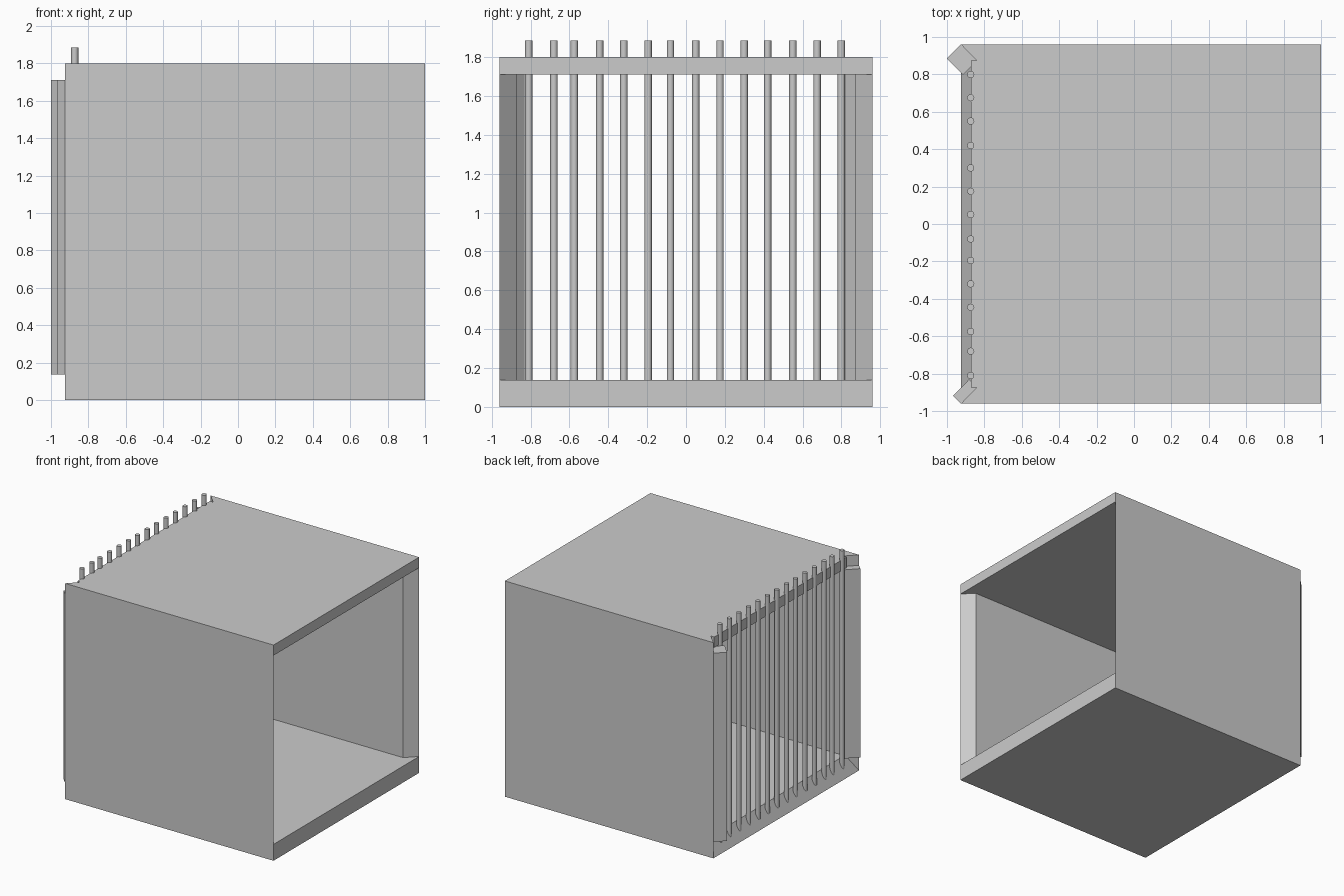
import bpy, bmesh
from mathutils import Vector

cube = bpy.data.objects.get("Cube")
if cube:
    bpy.data.objects.remove(cube, do_unlink=True)

grey = bpy.data.materials.new("plain_grey")
grey.use_nodes = True
colour = (0.6, 0.6, 0.6, 1)
grey.diffuse_color = colour
grey.node_tree.nodes["Principled BSDF"].inputs["Base Color"].default_value = colour


def prism(name, points, offset):
    """Extrude a flat outline of 3D points along an offset."""
    bm = bmesh.new()
    face = bm.faces.new([bm.verts.new(p) for p in points])
    ext = bmesh.ops.extrude_face_region(bm, geom=[face])
    verts = [g for g in ext["geom"] if isinstance(g, bmesh.types.BMVert)]
    bmesh.ops.translate(bm, verts=verts, vec=Vector(offset))
    bmesh.ops.recalc_face_normals(bm, faces=bm.faces)
    mesh = bpy.data.meshes.new(name)
    bm.to_mesh(mesh)
    bm.free()
    mesh.materials.append(grey)
    obj = bpy.data.objects.new(name, mesh)
    bpy.context.collection.objects.link(obj)
    return obj


def upright(name, plan, bottom, top):
    return prism(name, [(x, y, bottom) for x, y in plan], (0, 0, top - bottom))


OUT, IN = 0.96, 0.873       # outer and inner wall planes
FLOOR, ROOF, TOP = 0.137, 1.712, 1.8

# Floor with a sloping edge on the barred side
floor_profile = [(1, 0), (1, FLOOR), (-0.85, FLOOR), (-0.925, 0)]
prism("floor", [(x, -OUT, z) for x, z in floor_profile], (0, 2 * OUT, 0))

# Roof, set back between its mitred corners
half = [(1, OUT), (-0.925, OUT), (-0.84, IN), (-0.872, IN)]
plan = half + [(x, -y) for x, y in reversed(half)]
upright("roof", plan, ROOF, TOP)

# Mitred side walls, each with a diagonal plate on the barred end
for name, side, thick in (("front", -1, 0.042), ("back", 1, 0.075)):
    wall = [(-0.925, OUT), (1, OUT), (0.913, IN), (-0.84, IN)]
    upright(name + "_wall", [(x, side * y) for x, y in wall], FLOOR, ROOF)
    rim = [(-0.925, OUT), (-0.84, IN), (-0.84, OUT)]
    upright(name + "_wall_foot", [(x, side * y) for x, y in rim], 0, FLOOR)
    a, b = wall[0], wall[3]
    plate = [a, b, (b[0] - thick, b[1] - thick), (a[0] - thick, a[1] - thick)]
    upright(name + "_corner_plate", [(x, side * y) for x, y in plate], FLOOR, ROOF)

# Row of slightly uneven round bars
bar_places = [-0.81, -0.68, -0.575, -0.445, -0.32, -0.195, -0.08,
              0.05, 0.175, 0.3, 0.42, 0.55, 0.675, 0.8]
low, high = 0.04, 1.885
for i, y in enumerate(bar_places):
    bpy.ops.mesh.primitive_cylinder_add(vertices=20, radius=0.019, depth=high - low,
                                        location=(-0.873, y, (low + high) / 2))
    bar = bpy.context.object
    bar.name = f"bar_{i + 1}"
    bar.data.materials.append(grey)
    bpy.ops.object.shade_smooth_by_angle()
